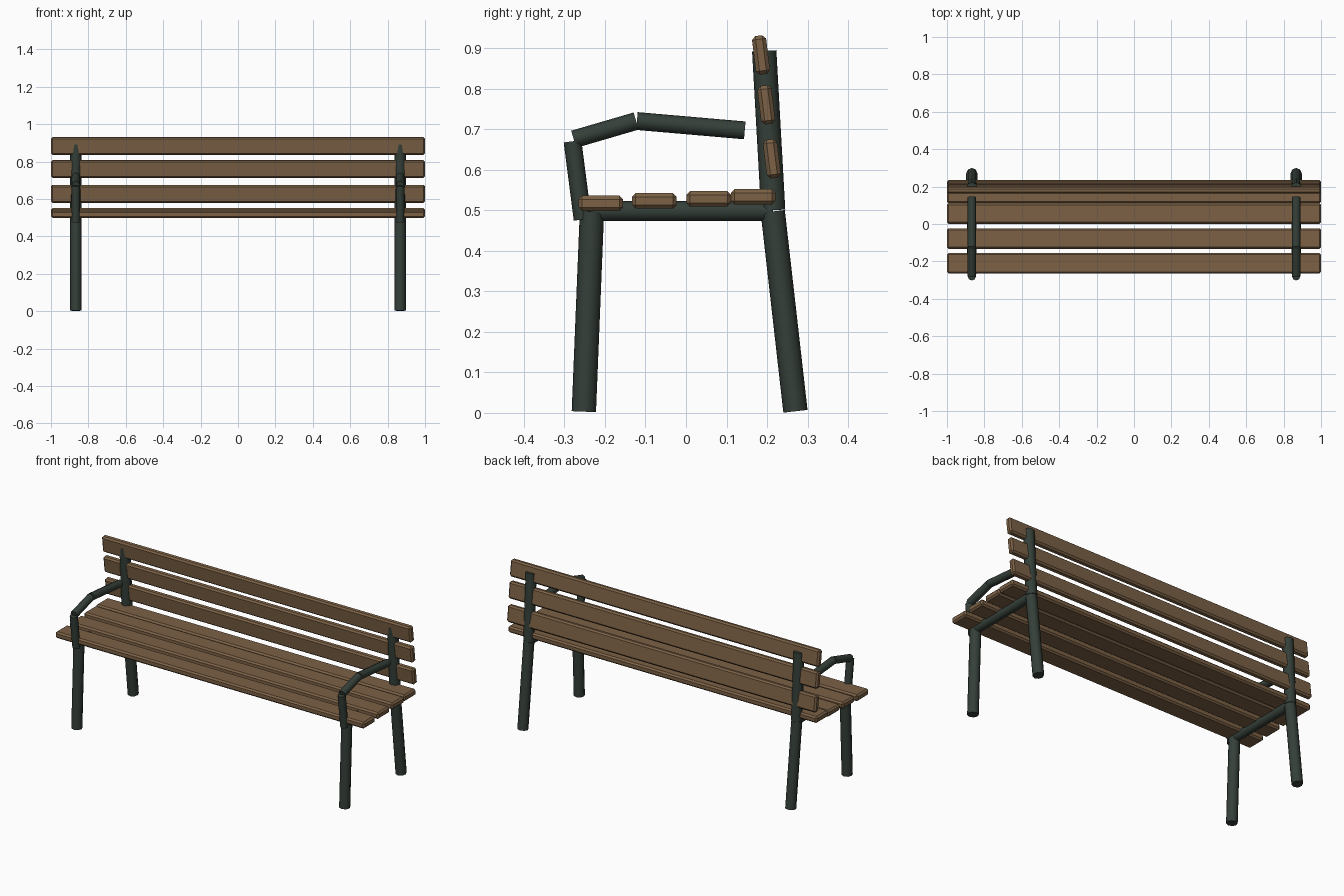
import bpy
from math import radians
from mathutils import Vector

if "Cube" in bpy.data.objects:
    bpy.data.objects.remove(bpy.data.objects["Cube"])


def material(name, color):
    m = bpy.data.materials.new(name)
    m.diffuse_color = color
    m.use_nodes = True
    m.node_tree.nodes["Principled BSDF"].inputs["Base Color"].default_value = m.diffuse_color
    return m


wood = material("wood", (0.20, 0.12, 0.06, 1))
iron = material("iron", (0.035, 0.05, 0.04, 1))
SIDE_X = 0.867


def tube(name, x, a, b, r):
    """Eight-sided round bar between two (y, z) points in a side frame."""
    p, q = Vector((x, *a)), Vector((x, *b))
    d = q - p
    bpy.ops.mesh.primitive_cylinder_add(vertices=8, radius=r, depth=d.length, location=(p + q) / 2)
    o = bpy.context.object
    o.name = name
    o.rotation_euler = Vector((0, 0, 1)).rotation_difference(d).to_euler()
    o.data.materials.append(iron)
    bpy.ops.object.shade_smooth_by_angle(angle=radians(50))


def slat(name, y, z, depth, height, tilt=0):
    """Full-length plank with chamfered edges."""
    bpy.ops.mesh.primitive_cube_add(size=1, location=(0, y, z))
    o = bpy.context.object
    o.name = name
    o.scale = (2, depth, height)
    bpy.ops.object.transform_apply(location=False, rotation=False, scale=True)
    o.rotation_euler.x = radians(tilt)
    bev = o.modifiers.new("chamfer", "BEVEL")
    bev.width = 0.009
    bev.segments = 1
    o.data.materials.append(wood)


# Two mirrored iron side frames
for side, x in (("left", -SIDE_X), ("right", SIDE_X)):
    tube(f"front_leg_{side}", x, (-0.252, 0.003), (-0.232, 0.497), 0.03)
    tube(f"back_leg_{side}", x, (0.270, 0.004), (0.214, 0.497), 0.03)
    tube(f"back_post_{side}", x, (0.215, 0.50), (0.193, 0.893), 0.03)
    tube(f"seat_rail_{side}", x, (-0.235, 0.498), (0.215, 0.498), 0.025)
    tube(f"arm_support_{side}", x, (-0.255, 0.477), (-0.280, 0.670), 0.022)
    tube(f"arm_front_{side}", x, (-0.277, 0.675), (-0.123, 0.720), 0.022)
    tube(f"arm_rest_{side}", x, (-0.121, 0.720), (0.145, 0.697), 0.022)

# Seat planks, rising slightly towards the back
for i, (y, z) in enumerate([(-0.21, 0.517), (-0.078, 0.523), (0.056, 0.528), (0.166, 0.533)]):
    slat(f"seat_slat_{i + 1}", y, z, 0.11, 0.038)

# Backrest planks, tilted
for i, (y, z) in enumerate([(0.212, 0.627), (0.198, 0.760), (0.185, 0.883)]):
    slat(f"back_slat_{i + 1}", y, z, 0.035, 0.096, 7)
